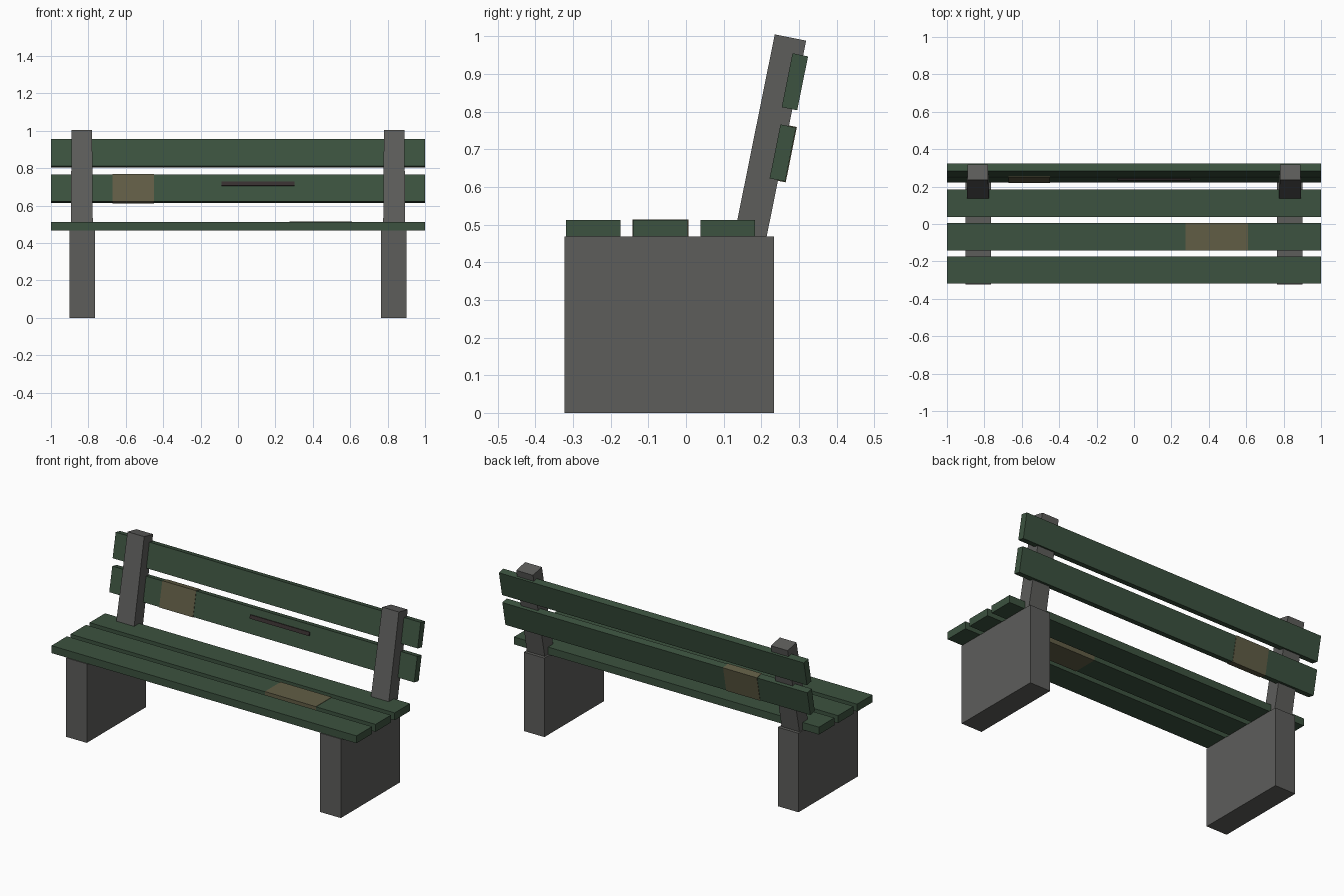
import bpy, bmesh
from math import radians
from mathutils import Matrix

if "Cube" in bpy.data.objects:
    bpy.data.objects.remove(bpy.data.objects["Cube"])

TILT = radians(-11.4)   # backrest leans towards +y


def material(name, rgb):
    m = bpy.data.materials.new(name)
    m.diffuse_color = (*rgb, 1)
    m.use_nodes = True
    m.node_tree.nodes["Principled BSDF"].inputs["Base Color"].default_value = m.diffuse_color
    return m


GREEN = material("green_paint", (0.045, 0.085, 0.05))
STONE = material("dark_concrete", (0.11, 0.11, 0.105))
PATCH = material("worn_patch", (0.12, 0.11, 0.06))
DARK = material("dark_scratch", (0.04, 0.03, 0.03))


def box(name, centre, size, mat, tilt=0.0, taper=1.0):
    """Box with optional lean about x and narrowing of its top in x."""
    bm = bmesh.new()
    bmesh.ops.create_cube(bm, size=1)
    for v in bm.verts:
        if v.co.z > 0:
            v.co.x *= taper
    bm.transform(Matrix.Diagonal((*size, 1)))
    mesh = bpy.data.meshes.new(name)
    bm.to_mesh(mesh)
    bm.free()
    ob = bpy.data.objects.new(name, mesh)
    ob.location = centre
    ob.rotation_euler.x = tilt
    mesh.materials.append(mat)
    bpy.context.collection.objects.link(ob)
    return ob


# Leg blocks and leaning back posts
for side, s in (("left", -1), ("right", 1)):
    box(side + "_leg", (s * 0.833, -0.045, 0.234), (0.135, 0.556, 0.468), STONE)
    box(side + "_back_post", (s * 0.835, 0.222, 0.722), (0.118, 0.085, 0.56),
        STONE, TILT, 0.93)

# Seat slats
SEAT_Y = (-0.246, -0.068, 0.111)
for i, y in enumerate(SEAT_Y):
    box(f"seat_slat_{i + 1}", (0, y, 0.49), (2, 0.145, 0.044), GREEN)

# Backrest slats
LOWER, UPPER = (0.257, 0.690), (0.289, 0.879)
for name, (y, z) in (("lower", LOWER), ("upper", UPPER)):
    box(name + "_back_slat", (0, y, z), (2, 0.042, 0.146), GREEN, TILT)

# Worn patches wrapped around two slats
box("seat_patch", (0.443, SEAT_Y[1], 0.49), (0.335, 0.149, 0.048), PATCH)
box("back_patch", (-0.56, *LOWER), (0.222, 0.046, 0.15), PATCH, TILT)

# Thin dark groove strip on the lower back slat
box("back_strip", (0.108, 0.240, 0.716), (0.39, 0.012, 0.022), DARK, TILT)
